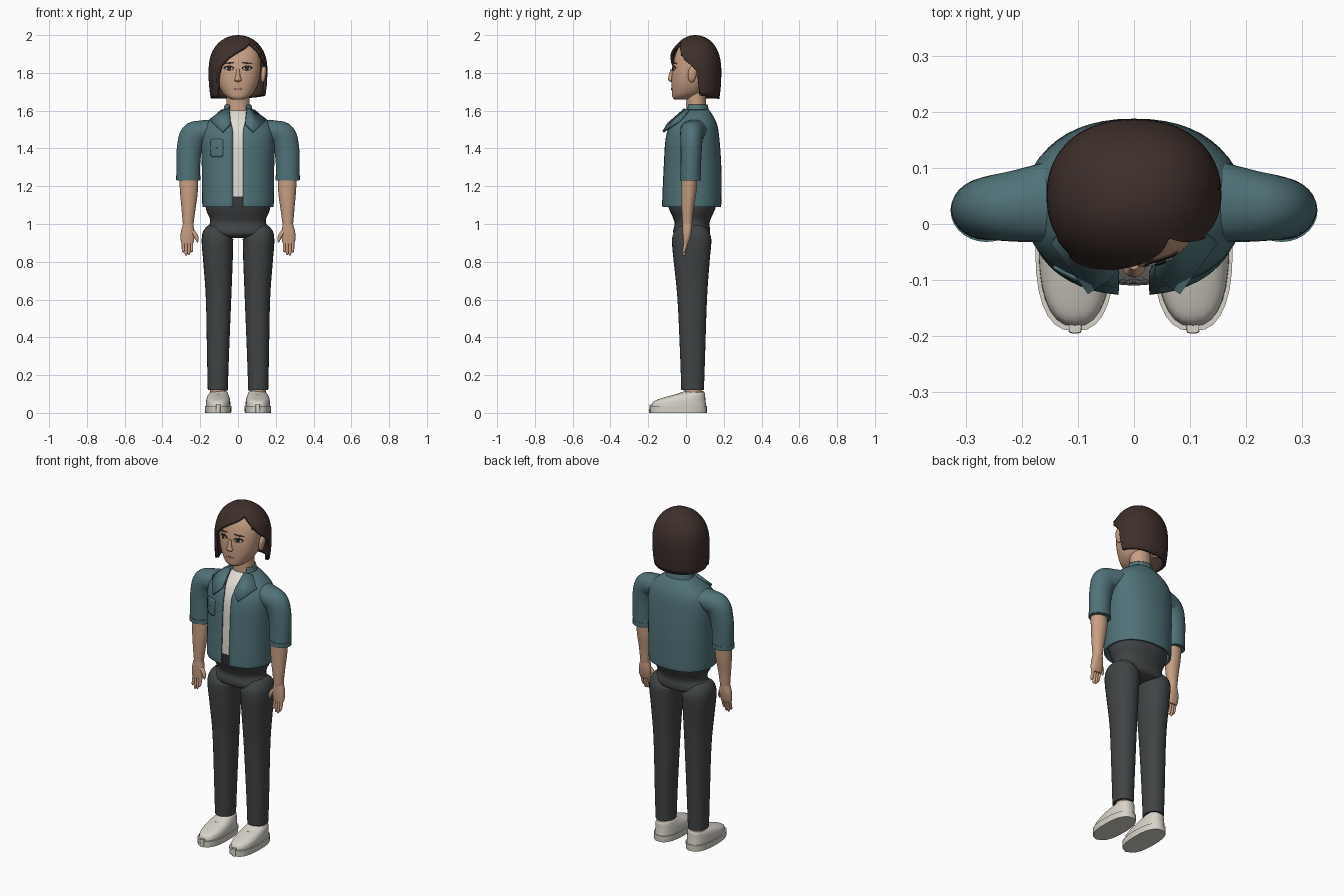
import bpy, math
from mathutils import Vector

cube = bpy.data.objects.get("Cube")
if cube:
    bpy.data.objects.remove(cube, do_unlink=True)


def material(name, r, g, b):
    m = bpy.data.materials.new(name)
    m.use_nodes = True
    m.diffuse_color = (r, g, b, 1)
    bsdf = next(n for n in m.node_tree.nodes if n.type == "BSDF_PRINCIPLED")
    bsdf.inputs["Base Color"].default_value = (r, g, b, 1)
    bsdf.inputs["Roughness"].default_value = 0.8
    return m


TEAL = material("teal cloth", .08, .17, .19)
GREY = material("charcoal cloth", .052, .057, .06)
SKIN = material("skin", .58, .35, .23)
HAIR = material("dark brown hair", .048, .029, .024)
CREAM = material("cream leather", .68, .65, .58)
WHITE = material("off white", .74, .71, .66)
DARK = material("dark eye", .03, .02, .018)
LIP = material("lip", .40, .21, .15)


def build(name, verts, faces, mat, mirror=False, thick=0, angle=40):
    mesh = bpy.data.meshes.new(name)
    mesh.from_pydata(verts, [], faces)
    mesh.materials.append(mat)
    obj = bpy.data.objects.new(name, mesh)
    bpy.context.collection.objects.link(obj)
    bpy.ops.object.select_all(action="DESELECT")
    obj.select_set(True)
    bpy.context.view_layer.objects.active = obj
    bpy.ops.object.shade_smooth_by_angle(angle=math.radians(angle))
    if thick:
        mod = obj.modifiers.new("thickness", "SOLIDIFY")
        mod.thickness, mod.offset = thick, -1
    if mirror:
        obj.modifiers.new("mirror", "MIRROR").use_mirror_merge = False
    return obj


def spline(rows, sub):
    """Smooth curve through the given tuples."""
    out = []
    for i in range(len(rows) - 1):
        p = [rows[max(0, min(len(rows) - 1, i + k))] for k in (-1, 0, 1, 2)]
        for s in range(sub):
            t = s / sub
            out.append([b + t * ((c - a) / 2 + t * (a - 2.5 * b + 2 * c - d / 2
                        + t * (1.5 * (b - c) + (d - a) / 2)))
                        for a, b, c, d in zip(*p)])
    return out + [list(rows[-1])]


def oval(a, power):
    c, s = math.cos(a), math.sin(a)
    return (math.copysign(abs(c) ** (2 / power), c),
            math.copysign(abs(s) ** (2 / power), s))


def sweep(name, rings, mat, mirror=False, power=2, sub=4, seg=28, gap=None, thick=0):
    """Skin rings (x, y, z, half width, half depth); gap opens the front."""
    rings = spline(rings, sub)
    n = seg + 1 if gap else seg
    verts, faces = [], []
    for i, (x, y, z, rx, ry) in enumerate(rings):
        a, b = rings[max(0, i - 1)], rings[min(len(rings) - 1, i + 1)]
        t = Vector((b[0] - a[0], 0, b[2] - a[2])).normalized()
        side = Vector((0, 1, 0)).cross(t)
        g = math.asin(min(.9, gap(z) / rx) ** (power / 2)) if gap else 0
        for j in range(n):
            u, v = oval(-math.pi / 2 + g + (2 * math.pi - 2 * g) * j / seg, power)
            verts.append(Vector((x, y + v * ry, z)) + side * u * rx)
    for i in range(len(rings) - 1):
        for j in range(seg):
            k = (j + 1) % n
            faces.append((i * n + j, i * n + k, i * n + n + k, i * n + n + j))
    if not gap:
        faces.append(list(range(n))[::-1])
        faces.append([len(verts) - n + j for j in range(n)])
    return build(name, verts, faces, mat, mirror, thick)


def plate(name, target, x, z, w, h, mat, lift, mirror=False, power=2, tilt=0):
    """Thin patch laid on the front of another part."""
    bpy.context.view_layer.update()
    verts, faces, n, rows = [], [], 24, 4
    for r in range(rows + 1):
        for j in range(n):
            u, v = oval(2 * math.pi * j / n, power)
            px = x + u * w / 2 * max(r, .02) / rows
            pz = z + v * h / 2 * max(r, .02) / rows + tilt * (px - x)
            hit = target.ray_cast(Vector((px, -1, pz)), Vector((0, 1, 0)))
            verts.append(hit[1] + Vector((0, -lift, 0)))
    for r in range(rows):
        for j in range(n):
            k = (j + 1) % n
            faces.append((r * n + j, r * n + n + j, r * n + n + k, r * n + k))
    return build(name, verts, faces, mat, mirror, lift + .001)


# Head, neck and ears
head = sweep("head", [(0, -.025, 1.658, .03, .035), (0, -.012, 1.672, .058, .06),
                      (0, .008, 1.70, .085, .083), (0, .02, 1.75, .108, .097),
                      (0, .03, 1.82, .12, .103), (0, .042, 1.9, .116, .098),
                      (0, .045, 1.95, .08, .07), (0, .045, 1.97, .02, .02)],
             SKIN, power=2.2, seg=36)
sweep("neck", [(0, .055, 1.54, .07, .058), (0, .055, 1.62, .062, .052),
               (0, .05, 1.72, .062, .052)], SKIN)
sweep("ears", [(.128, .03, 1.75, .004, .006), (.132, .03, 1.765, .011, .017),
               (.136, .034, 1.80, .014, .024), (.137, .036, 1.825, .011, .017),
               (.136, .036, 1.835, .003, .005)], SKIN, mirror=True, seg=16)
sweep("nose", [(0, -.072, 1.752, .008, .008), (0, -.078, 1.762, .02, .016),
               (0, -.078, 1.78, .013, .015), (0, -.073, 1.82, .008, .008)],
      SKIN, seg=16)

# Painted face
plate("lash_lines", head, .048, 1.826, .056, .026, DARK, .002, True, 1.7)
plate("eye_whites", head, .048, 1.823, .044, .015, WHITE, .004, True, 1.7)
plate("irises", head, .048, 1.825, .021, .019, DARK, .006, True)
plate("eyebrows", head, .05, 1.852, .056, .009, HAIR, .003, True, 2, -.12)
plate("mouth", head, 0, 1.715, .046, .012, LIP, .003, False, 1.6)

# Bobbed hair: a dome whose lower edge follows a side-parted hairline
HAIRLINE = [(-180, 1.662), (-46, 1.668), (-42, 1.77), (-35, 1.83), (-18, 1.88),
            (5, 1.925), (35, 1.965), (50, 1.925), (66, 1.87), (82, 1.84),
            (93, 1.81), (98, 1.68), (180, 1.662)]


def hairline(deg):
    for (a, za), (b, zb) in zip(HAIRLINE, HAIRLINE[1:]):
        if deg <= b:
            return za + (zb - za) * (deg - a) / (b - a)


def make_hair(cols=120, rows=22):
    verts, faces = [], []
    for i in range(rows + 1):
        s = max(i / rows, .01)
        for j in range(cols):
            deg = -180 + 360 * j / cols
            a = math.radians(deg)
            z = 2 - (2 - hairline(deg)) * s ** 1.7
            if z > 1.8:
                r = math.sqrt(max(0, 1 - ((z - 1.8) / .2) ** 2.5))
            else:
                r = 1 - 4 * (1.8 - z) ** 2
            if abs(deg) < 60:
                r *= 1 + .06 * s ** 4
            u, v = oval(a - math.pi / 2, 2.2)
            verts.append((.156 * r * u, .05 + .137 * r * v, z))
    for i in range(rows):
        for j in range(cols):
            k = (j + 1) % cols
            faces.append((i * cols + j, i * cols + cols + j,
                          i * cols + cols + k, i * cols + k))
    faces.append(list(range(cols)))
    build("hair", verts, faces, HAIR, thick=.018, angle=60)


make_hair()

# Shirt and open jacket
sweep("shirt", [(0, .03, 1.14, .165, .138), (0, .03, 1.3, .17, .135),
                (0, .03, 1.45, .17, .126), (0, .04, 1.53, .14, .105),
                (0, .052, 1.58, .085, .075), (0, .055, 1.6, .066, .057)], WHITE, power=2.3)
jacket = sweep("jacket", [(0, .03, 1.09, .188, .155), (0, .03, 1.12, .19, .157),
                          (0, .034, 1.3, .192, .153), (0, .034, 1.45, .196, .143),
                          (0, .04, 1.525, .178, .125), (0, .05, 1.575, .125, .092),
                          (0, .055, 1.605, .078, .066)],
               TEAL, power=2.25, seg=48, thick=.012,
               gap=lambda z: .028 + max(0, z - 1.5) * .25)
sweep("collar_band", [(0, .055, 1.585, .086, .07), (0, .055, 1.61, .076, .064),
                      (0, .055, 1.632, .07, .06)], TEAL, thick=.01, gap=lambda z: .05)
build("collar_flaps", [(.048, -.01, 1.612), (.09, .01, 1.605), (.148, -.035, 1.553),
                       (.082, -.125, 1.492), (.04, -.098, 1.535)],
      [(4, 3, 2, 1, 0)], TEAL, mirror=True, thick=.012)
plate("chest_pocket", jacket, -.113, 1.402, .066, .095, TEAL, .007, power=7)
sweep("sleeves", [(.12, .045, 1.51, .045, .075), (.19, .035, 1.488, .062, .067),
                  (.235, .03, 1.465, .073, .06), (.257, .028, 1.40, .067, .056),
                  (.263, .026, 1.32, .063, .054), (.263, .024, 1.23, .061, .053)],
      TEAL, mirror=True)
sweep("sleeve_cuffs", [(.263, .024, 1.232, .064, .056), (.263, .024, 1.256, .064, .056)],
      TEAL, mirror=True, sub=1)

# Arms and hands
sweep("forearms", [(.262, .018, 1.27, .05, .043), (.26, .015, 1.17, .047, .04),
                   (.262, .009, 1.08, .037, .032), (.264, .007, .99, .027, .025)],
      SKIN, mirror=True)
sweep("palms", [(.264, .007, 1.0, .027, .025), (.266, .006, .96, .036, .024),
                (.268, .003, .92, .036, .019), (.268, 0, .895, .03, .014)],
      SKIN, mirror=True, power=2.4)
for i, tip in enumerate((.85, .835, .832, .848)):
    x = .245 + .015 * i
    sweep("finger_%d" % (i + 1), [(x, .001, .915, .008, .011), (x, -.005, .88, .008, .01),
                                  (x, -.011, tip + .01, .007, .008),
                                  (x, -.013, tip, .002, .003)],
          SKIN, mirror=True, seg=12)
sweep("thumbs", [(.25, .002, .965, .014, .014), (.228, -.004, .945, .012, .012),
                 (.217, -.008, .92, .009, .01), (.215, -.01, .903, .003, .003)],
      SKIN, mirror=True, seg=12)

# Trousers
sweep("trouser_hips", [(0, .03, .925, .07, .05), (0, .03, .94, .155, .09),
                       (0, .03, .965, .172, .098), (0, .032, 1.0, .15, .092),
                       (0, .032, 1.03, .15, .1), (0, .032, 1.08, .17, .122),
                       (0, .03, 1.145, .172, .14)], GREY, power=2.2)
sweep("trouser_legs", [(.107, .035, .12, .053, .06), (.106, .035, .3, .058, .066),
                       (.103, .033, .6, .067, .078), (.106, .03, .8, .078, .095),
                       (.109, .03, .9, .083, .104), (.105, .03, .945, .08, .098),
                       (.09, .03, .975, .05, .07)], GREY, mirror=True, power=2.2)

# Shoes
sweep("ankles", [(.107, .04, .09, .04, .045), (.107, .036, .2, .04, .045)],
      SKIN, mirror=True, sub=1)
sweep("shoe_soles", [(.105, -.04, 0, .069, .15), (.105, -.04, .036, .071, .151)],
      CREAM, mirror=True, power=2.5, sub=1)
sweep("shoe_uppers", [(.105, -.038, .034, .065, .145), (.105, -.034, .06, .064, .138),
                      (.105, -.01, .08, .06, .112), (.105, .025, .1, .052, .075),
                      (.106, .042, .113, .044, .053)], CREAM, mirror=True, power=2.4)
sweep("toe_tips", [(.105, -.184, 0, .012, .011), (.105, -.184, .045, .011, .01)],
      CREAM, mirror=True, power=4, sub=1)
for i in range(3):
    y, z = -.055 - .028 * i, .098 - .009 * i
    sweep("shoelace_%d" % (i + 1), [(.075, y, z - .008, .004, .005), (.105, y, z - .002, .004, .005),
                                    (.135, y, z - .008, .004, .005)],
          WHITE, mirror=True, seg=8)
